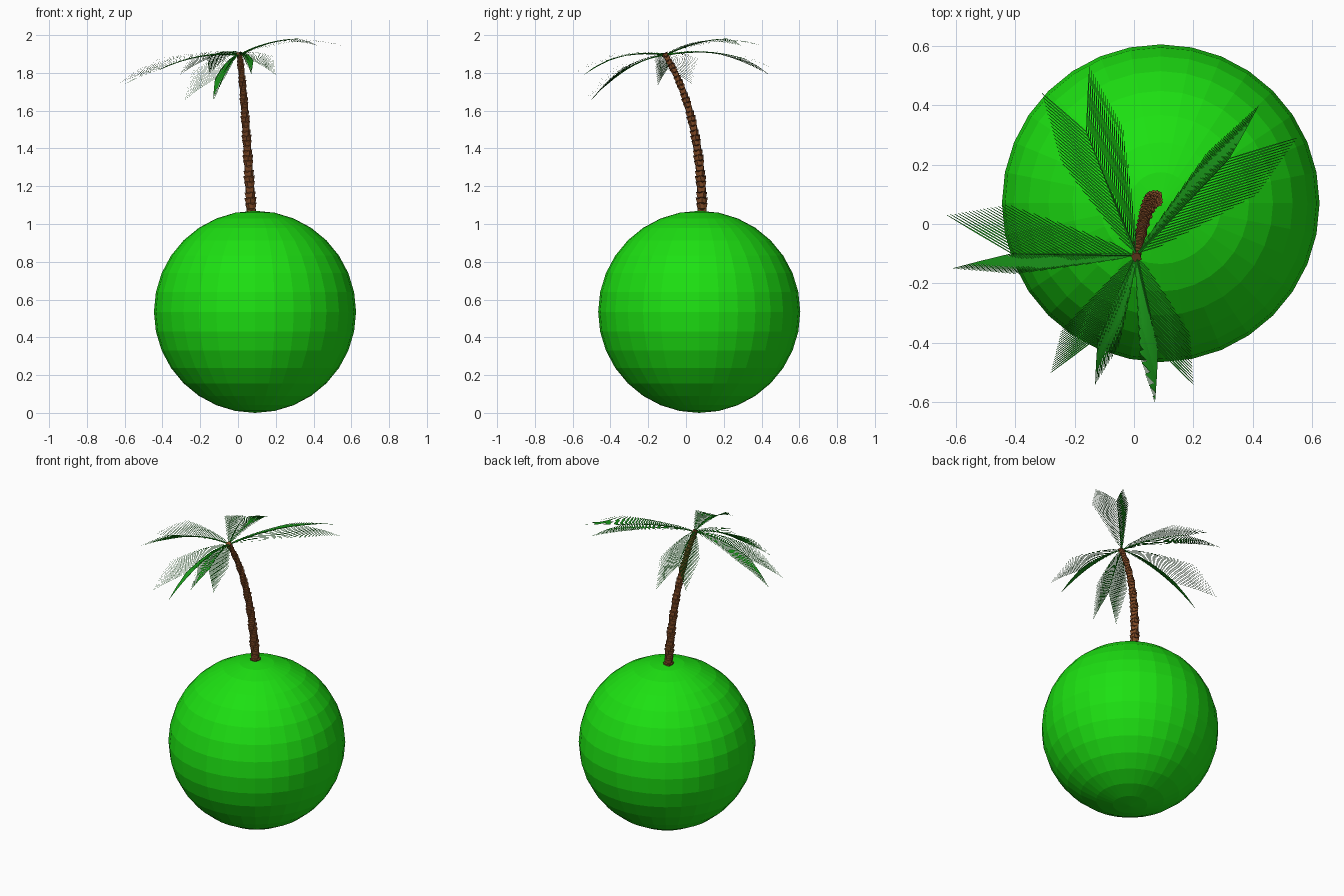
import bpy, bmesh, math
from mathutils import Vector

if "Cube" in bpy.data.objects:
    bpy.data.objects.remove(bpy.data.objects["Cube"])


def material(name, rgb):
    m = bpy.data.materials.new(name)
    m.diffuse_color = (*rgb, 1)
    m.use_nodes = True
    m.node_tree.nodes["Principled BSDF"].inputs["Base Color"].default_value = m.diffuse_color
    return m


GRASS = material("grass", (0.012, 0.75, 0.006))
BARK = material("bark", (0.22, 0.07, 0.02))
LEAF = material("leaf", (0.01, 0.30, 0.01))


def finish(bm, name, mat):
    mesh = bpy.data.meshes.new(name)
    bm.to_mesh(mesh)
    bm.free()
    mesh.materials.append(mat)
    ob = bpy.data.objects.new(name, mesh)
    bpy.context.collection.objects.link(ob)
    return ob


def bezier(p, t):
    # point on a Bezier curve of any degree
    pts = [Vector(v) for v in p]
    while len(pts) > 1:
        pts = [a.lerp(b, t) for a, b in zip(pts, pts[1:])]
    return pts[0]


def tube(bm, rings):
    # skin closed rings of points and cap the ends
    loops = [[bm.verts.new(p) for p in r] for r in rings]
    n = len(loops[0])
    for a, b in zip(loops, loops[1:]):
        for i in range(n):
            bm.faces.new((a[i], a[(i + 1) % n], b[(i + 1) % n], b[i]))
    bm.faces.new(loops[0][::-1])
    bm.faces.new(loops[-1])


def ring(center, axis, radius, sides, twist=0, jag=0):
    axis = axis.normalized()
    u = Vector((0, 1, 0)).cross(axis)
    if u.length < 0.3:
        u = Vector((0, 0, 1)).cross(axis)
    u.normalize()
    v = axis.cross(u)
    out = []
    for i in range(sides):
        a = 2 * math.pi * i / sides + twist
        s = jag if i % 2 else -jag
        out.append(center + (u * math.cos(a) + v * math.sin(a)) * radius * (1 + s)
                   + axis * s * 0.03)
    return out


# Round island
bm = bmesh.new()
bmesh.ops.create_uvsphere(bm, u_segments=32, v_segments=16, radius=0.535)
bmesh.ops.translate(bm, verts=bm.verts, vec=(0.09, 0.07, 0.535))
finish(bm, "round_island", GRASS)

# Curved trunk of flared, jagged bark segments
PATH = [(0.072, 0.085, 1.04), (0.05, 0.085, 1.38), (0.035, 0.03, 1.67), (0.008, -0.112, 1.9)]
bm = bmesh.new()
N = 34
for k in range(N):
    t0, t1 = k / N, min(1, (k + 1.25) / N)
    a, b = bezier(PATH, t0), bezier(PATH, t1)
    r = 0.027 - 0.012 * t0
    twist = k * math.pi / 8
    tube(bm, [ring(a, b - a, r * 0.85, 8, twist),
              ring(b, b - a, r * 1.08, 8, twist, 0.14)])
finish(bm, "trunk", BARK)

# Fronds: rib end, left tip, right tip, arch height of the rib
CROWN = Vector((0.008, -0.105, 1.895))
FRONDS = [
    ((0.32, 0.22, 1.98), (0.42, 0.40, 1.945), (0.55, 0.29, 1.945), 0.04),
    ((-0.16, 0.31, 1.875), (-0.31, 0.44, 1.79), (-0.15, 0.53, 1.795), 0.05),
    ((-0.41, -0.10, 1.82), (-0.61, -0.15, 1.735), (-0.63, 0.03, 1.745), 0.06),
    ((-0.12, -0.38, 1.77), (-0.13, -0.54, 1.655), (-0.28, -0.50, 1.66), 0.05),
    ((0.08, -0.42, 1.865), (0.20, -0.54, 1.79), (0.07, -0.60, 1.795), 0.04),
]
LEAFLETS = 26


def leaflet_scale(t):
    # short by the crown, longest before the middle, shorter at the tip
    return 0.2 + 1.1 * min(1, t / 0.35) ** 0.8 - 0.3 * max(0, (t - 0.35) / 0.65)


def leaflet(bm, root, vec, width):
    side = vec.cross(Vector((0, 0, 1))).normalized() * width / 2
    droop = Vector((0, 0, 0.006))
    mid = root + vec * 0.55 + droop
    v = [bm.verts.new(p) for p in (root - side * 0.7, root + side * 0.7, mid + side,
                                   root + vec + side * 0.4, root + vec - side * 0.4, mid - side)]
    bm.faces.new((v[0], v[1], v[2], v[5]))
    bm.faces.new((v[5], v[2], v[3], v[4]))


for n, (end, left, right, arch) in enumerate(FRONDS):
    end = Vector(end)
    rib = [CROWN, (CROWN + end) / 2 + Vector((0, 0, arch)), end]
    bm = bmesh.new()
    rings = []
    for k in range(9):
        t = k / 8
        axis = bezier(rib, t + 0.01) - bezier(rib, t - 0.01)
        rings.append(ring(bezier(rib, t), axis, 0.005 - 0.0035 * t, 4))
    tube(bm, rings)
    rise = (rib[1] - CROWN).normalized().z * 0.15
    for tip in (Vector(left), Vector(right)):
        last = tip - end
        for k in range(LEAFLETS):
            t = 0.03 + 0.97 * k / (LEAFLETS - 1)
            vec = last.copy()
            vec.z = rise * (1 - t) + last.z * t
            leaflet(bm, bezier(rib, t), vec * leaflet_scale(t), 0.0048)
    finish(bm, f"palm_frond_{n + 1}", LEAF)
